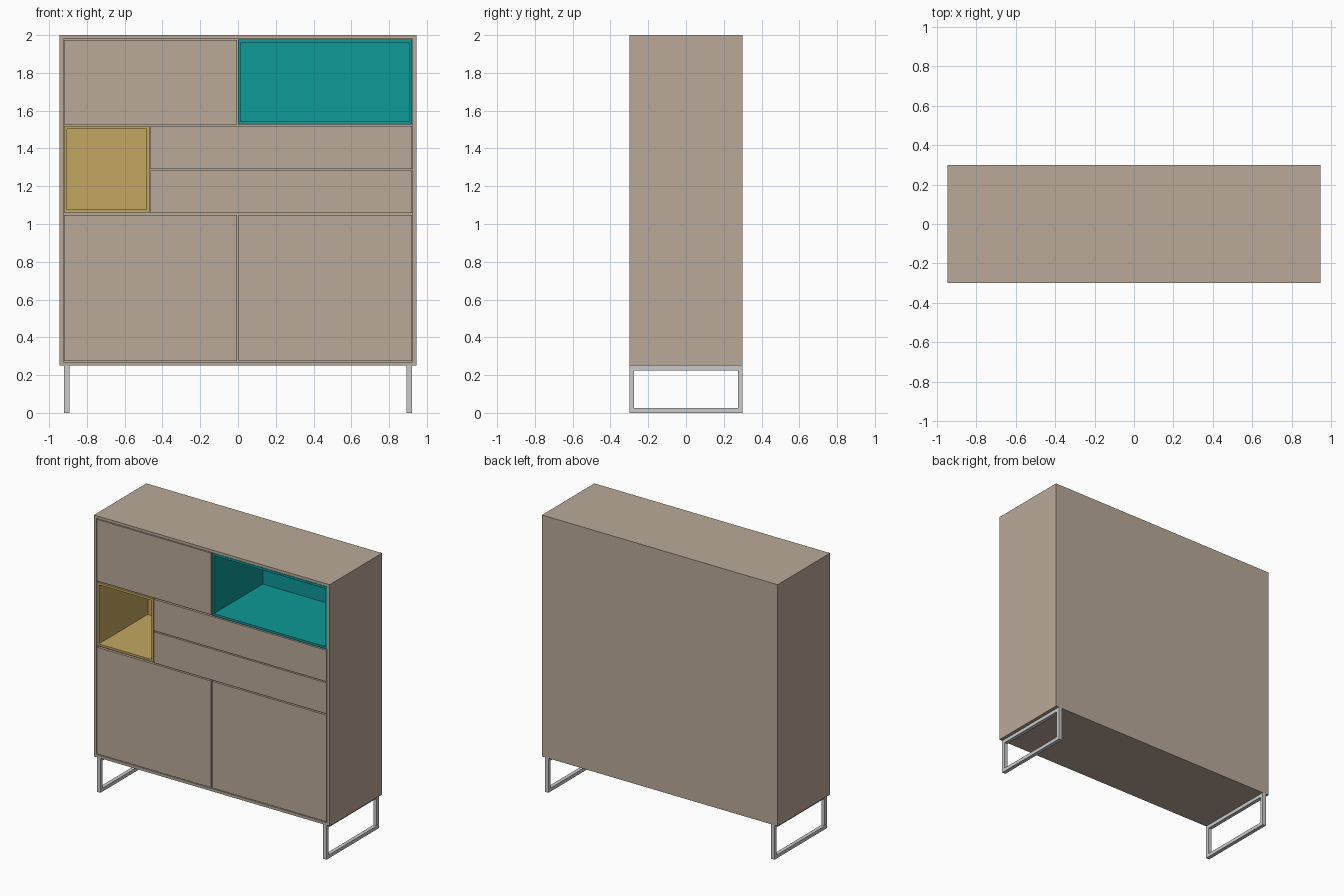
import bpy, bmesh
from mathutils import Vector

if "Cube" in bpy.data.objects:
    bpy.data.objects.remove(bpy.data.objects["Cube"])


def material(name, rgb):
    m = bpy.data.materials.new(name)
    m.diffuse_color = (*rgb, 1)
    m.use_nodes = True
    m.node_tree.nodes["Principled BSDF"].inputs["Base Color"].default_value = m.diffuse_color
    return m


TAN = material("tan_wood", (0.49, 0.40, 0.32))
TEAL = material("teal", (0.004, 0.32, 0.31))
OCHRE = material("ochre", (0.55, 0.39, 0.12))


def box_bmesh(x, y, z):
    bm = bmesh.new()
    bmesh.ops.create_cube(bm, size=1)
    for v in bm.verts:
        v.co = Vector([(a + b) / 2 + c * (b - a) for c, (a, b) in zip(v.co, (x, y, z))])
    bm.normal_update()
    return bm


def finish(bm, name, mat=None):
    bmesh.ops.recalc_face_normals(bm, faces=bm.faces)
    mesh = bpy.data.meshes.new(name)
    bm.to_mesh(mesh)
    bm.free()
    ob = bpy.data.objects.new(name, mesh)
    if mat:
        mesh.materials.append(mat)
    bpy.context.collection.objects.link(ob)
    return ob


def panel(name, x, z):
    finish(box_bmesh(x, (-0.3, -0.28), z), name, TAN)


def open_box(name, x, y, z, wall, mat):
    """Box hollowed out from the front, leaving walls and a back."""
    bm = box_bmesh(x, y, z)
    front = [f for f in bm.faces if f.normal.y < -0.9]
    bmesh.ops.inset_individual(bm, faces=front, thickness=wall, use_even_offset=True)
    hole = bmesh.ops.extrude_discrete_faces(bm, faces=front)["faces"]
    bmesh.ops.translate(bm, vec=(0, y[1] - y[0] - wall, 0),
                        verts=list({v for f in hole for v in f.verts}))
    finish(bm, name, mat)


def leg_frame(name, x):
    """Rectangular loop of square tube."""
    bm = box_bmesh(x, (-0.3, 0.3), (0, 0.25))
    ends = [f for f in bm.faces if abs(f.normal.x) > 0.9]
    bmesh.ops.inset_individual(bm, faces=ends, thickness=0.025, use_even_offset=True)
    edges = [e for f in ends for e in f.edges]
    bmesh.ops.delete(bm, geom=ends, context='FACES_ONLY')
    bmesh.ops.bridge_loops(bm, edges=edges)
    finish(bm, name)


# Outer carcass
open_box("carcass", (-0.945, 0.945), (-0.3, 0.3), (0.25, 2.0), 0.02, TAN)

# Doors and drawer fronts, set flush with narrow shadow gaps
panel("upper_left_door", (-0.92, -0.006), (1.528, 1.975))
panel("upper_drawer_front", (-0.462, 0.92), (1.290, 1.518))
panel("lower_drawer_front", (-0.462, 0.92), (1.057, 1.282))
panel("lower_left_door", (-0.92, -0.006), (0.275, 1.048))
panel("lower_right_door", (0.002, 0.92), (0.275, 1.048))

# Coloured open compartments
open_box("teal_compartment", (0.0, 0.922), (-0.3, 0.277), (1.526, 1.978), 0.016, TEAL)
open_box("ochre_compartment", (-0.922, -0.468), (-0.3, 0.277), (1.06, 1.52), 0.016, OCHRE)

# Metal leg frames
for side, x in (("left", (-0.92, -0.893)), ("right", (0.893, 0.92))):
    leg_frame(side + "_leg_frame", x)
